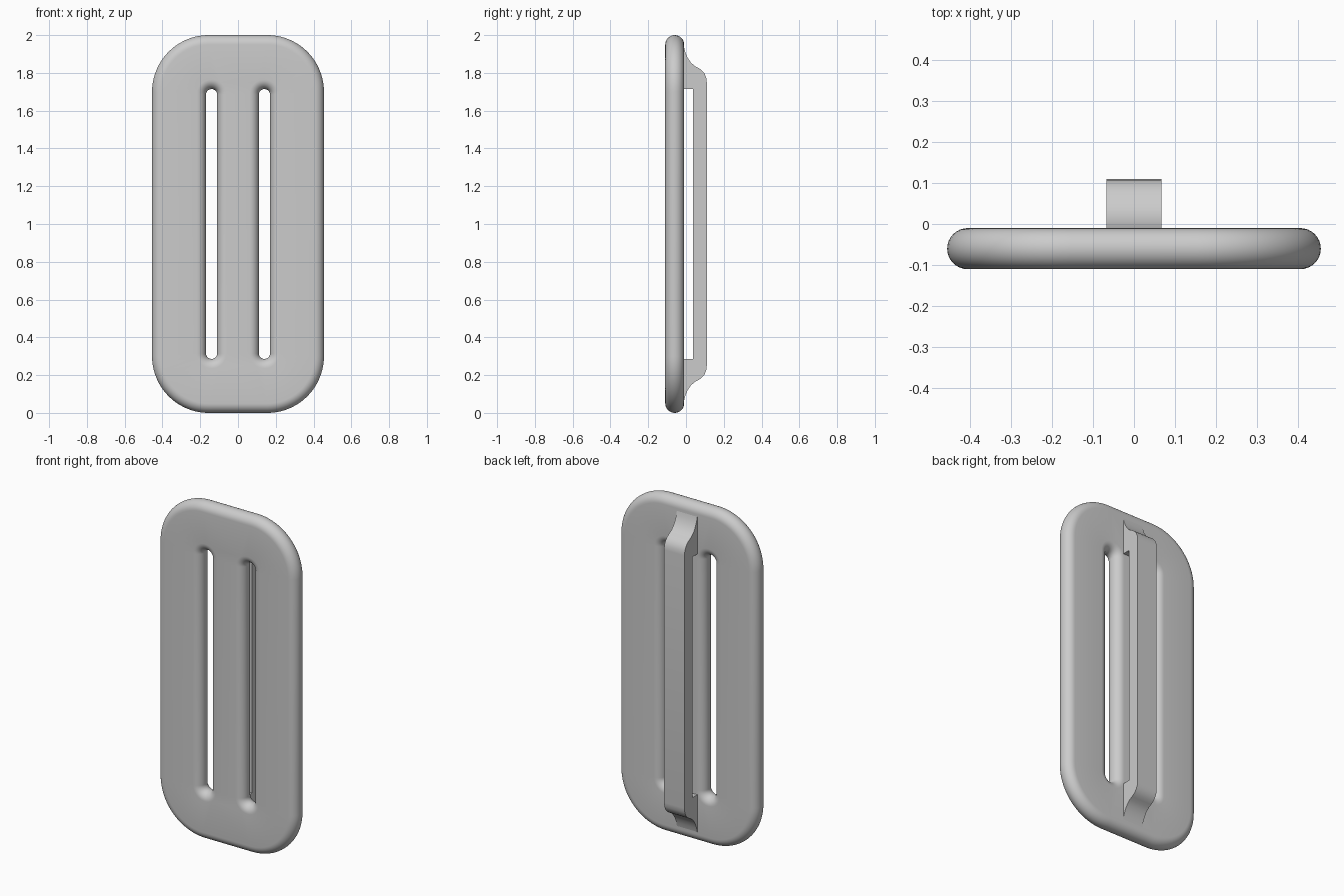
import bpy, bmesh
from math import sin, cos, pi, radians

cube = bpy.data.objects.get("Cube")
if cube:
    bpy.data.objects.remove(cube, do_unlink=True)

grey = bpy.data.materials.new("plain_grey")
grey.use_nodes = True
colour = (0.6, 0.6, 0.6, 1)
grey.diffuse_color = colour
grey.node_tree.nodes["Principled BSDF"].inputs["Base Color"].default_value = colour

MID_Y, ROUND = -0.06, 0.05      # plate centre and edge radius
HALF_W, CORNER = 0.455, 0.3
SLOT_X, SLOT_R = 0.14, 0.028
SLOT_HALF = 0.714               # half height of the slots


def finish(bm, name, angle):
    bmesh.ops.recalc_face_normals(bm, faces=bm.faces)
    mesh = bpy.data.meshes.new(name)
    bm.to_mesh(mesh)
    bm.free()
    mesh.materials.append(grey)
    obj = bpy.data.objects.new(name, mesh)
    bpy.context.collection.objects.link(obj)
    bpy.ops.object.select_all(action='DESELECT')
    obj.select_set(True)
    bpy.context.view_layer.objects.active = obj
    bpy.ops.object.shade_smooth_by_angle(angle=radians(angle))
    return obj


def rounded_outline(cx, half_w, half_h, r, steps):
    """Rounded rectangle in x and z, centred on z = 1."""
    points = []
    for quarter, (sx, sz) in enumerate([(1, 1), (-1, 1), (-1, -1), (1, -1)]):
        for i in range(steps + 1):
            a = (quarter + i / steps) * pi / 2
            points.append((cx + sx * (half_w - r) + r * cos(a),
                           1 + sz * (half_h - r) + r * sin(a)))
    return points


def rounded_wall(bm, cx, half_w, half_h, r, steps, sign):
    """Half-round edge around an outline; returns its two border loops."""
    rings = []
    for k in range(17):
        t = -pi / 2 + pi * k / 16
        inset = sign * ROUND * (1 - cos(t))
        y = MID_Y + ROUND * sin(t)
        outline = rounded_outline(cx, half_w - inset, half_h - inset, r - inset, steps)
        rings.append([bm.verts.new((x, y, z)) for x, z in outline])
    n = len(rings[0])
    for a, b in zip(rings, rings[1:]):
        for i in range(n):
            j = (i + 1) % n
            bm.faces.new((a[i], a[j], b[j], b[i]))
    return [[bm.edges.get((ring[i], ring[(i + 1) % n])) for i in range(n)]
            for ring in (rings[0], rings[-1])]


# Plate with two slots, all edges fully rounded
bm = bmesh.new()
walls = [rounded_wall(bm, 0, HALF_W, 1, CORNER, 20, 1)]
for side in (-1, 1):
    # keep a tiny straight length so that no outline points coincide
    walls.append(rounded_wall(bm, side * SLOT_X, SLOT_R + 0.001, SLOT_HALF, SLOT_R, 10, -1))
for cap in (0, 1):
    bmesh.ops.triangle_fill(bm, use_beauty=True, use_dissolve=False,
                            normal=(0, 2 * cap - 1, 0),
                            edges=[e for wall in walls for e in wall[cap]])
finish(bm, "slotted_plate", 40)

# Raised strap loop on the back, from a mirrored side profile (y, height from middle)
flare = [(-0.025, 0.94), (-0.01, 0.935), (-0.004, 0.91), (0.008, 0.882),
         (0.024, 0.857), (0.045, 0.837), (0.064, 0.827), (0.082, 0.815),
         (0.097, 0.798), (0.107, 0.776), (0.11, 0.75)]
inner = [(0.037, SLOT_HALF), (-0.025, SLOT_HALF)]
outer_half = flare + [(y, -h) for y, h in reversed(flare)]
inner_half = [(y, -h) for y, h in reversed(inner)] + inner
bm = bmesh.new()
face = bm.faces.new([bm.verts.new((-0.067, y, 1 + h)) for y, h in outer_half + inner_half])
extruded = bmesh.ops.extrude_face_region(bm, geom=[face])
bmesh.ops.translate(bm, vec=(0.134, 0, 0),
                    verts=[v for v in extruded["geom"] if isinstance(v, bmesh.types.BMVert)])
finish(bm, "back_loop", 35)
